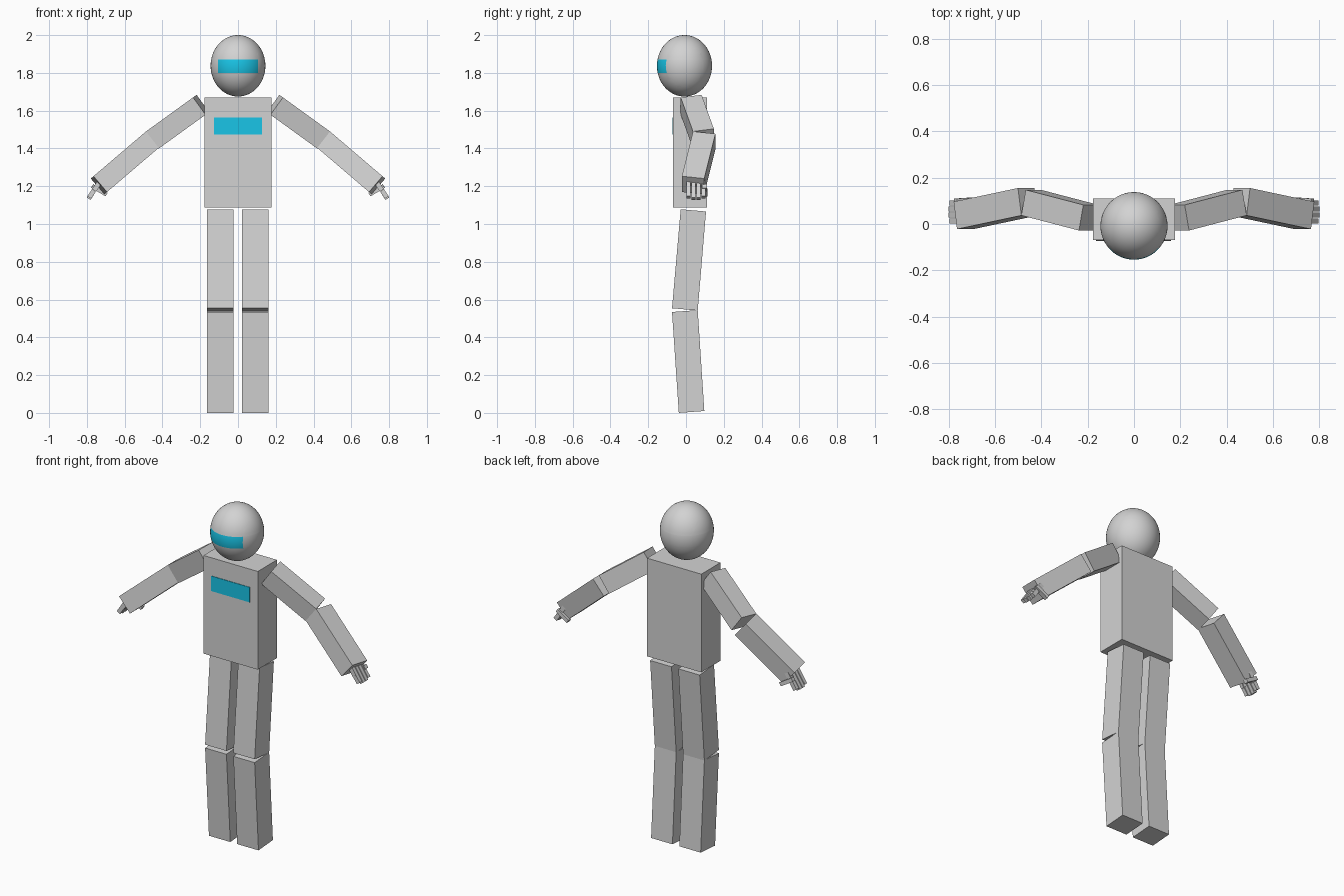
import bpy
import bmesh
from mathutils import Vector, Matrix

cube = bpy.data.objects.get("Cube")
if cube:
    bpy.data.objects.remove(cube, do_unlink=True)


def material(name, rgb):
    mat = bpy.data.materials.new(name)
    mat.use_nodes = True
    mat.diffuse_color = (*rgb, 1)
    mat.node_tree.nodes["Principled BSDF"].inputs["Base Color"].default_value = (*rgb, 1)
    return mat


GREY = material("light grey", (0.65, 0.65, 0.65))
BLUE = material("bright cyan", (0.01, 0.56, 0.8))


def make_object(name, bm, *mats):
    bmesh.ops.recalc_face_normals(bm, faces=bm.faces)
    mesh = bpy.data.meshes.new(name)
    bm.to_mesh(mesh)
    bm.free()
    for mat in mats:
        mesh.materials.append(mat)
    obj = bpy.data.objects.new(name, mesh)
    bpy.context.collection.objects.link(obj)
    return obj


def block(name, low, high, mat=GREY):
    """Upright box between two corners."""
    low, high = Vector(low), Vector(high)
    bm = bmesh.new()
    bmesh.ops.create_cube(bm, size=1)
    bmesh.ops.scale(bm, vec=high - low, verts=bm.verts)
    bmesh.ops.translate(bm, vec=(low + high) / 2, verts=bm.verts)
    return make_object(name, bm, mat)


def limb(name, start, end, width, thick, mirror=1):
    """Box whose upper front edge runs from start to end."""
    flip = Vector((mirror, 1, 1))
    start, end = Vector(start), Vector(end)
    along = (end - start).normalized()
    side = (Vector((0, 1, 0)) - along * along.y).normalized()
    up = along.cross(side)
    frame = Matrix((along, side, up)).transposed()
    size = Vector(((end - start).length, width, thick))
    bm = bmesh.new()
    bmesh.ops.create_cube(bm, size=1)
    for v in bm.verts:
        local = (v.co + Vector((0.5, 0.5, -0.5))) * size
        v.co = (start + frame @ local) * flip
    return make_object(name, bm, GREY)


def leg_part(name, x, profile):
    """Side profile swept across the width of a leg."""
    bm = bmesh.new()
    face = bm.faces.new([bm.verts.new((x - 0.07, y, z)) for y, z in profile])
    swept = bmesh.ops.extrude_face_region(bm, geom=[face])["geom"]
    bmesh.ops.translate(bm, vec=(0.14, 0, 0),
                        verts=[g for g in swept if isinstance(g, bmesh.types.BMVert)])
    return make_object(name, bm, GREY)


# Head with a visor band cut into its front
bm = bmesh.new()
bmesh.ops.create_uvsphere(bm, u_segments=48, v_segments=32, radius=1)
bmesh.ops.scale(bm, vec=(0.145, 0.146, 0.1625), verts=bm.verts)
bmesh.ops.translate(bm, vec=(0, -0.008, 1.8375), verts=bm.verts)
for point, normal in (((0.106, 0, 0), (1, 0, 0)), ((-0.106, 0, 0), (1, 0, 0)),
                      ((0, 0, 1.80), (0, 0, 1)), ((0, 0, 1.87), (0, 0, 1))):
    bmesh.ops.bisect_plane(bm, geom=bm.verts[:] + bm.edges[:] + bm.faces[:],
                           plane_co=point, plane_no=normal)
for f in bm.faces:
    c = f.calc_center_median()
    f.smooth = True
    f.material_index = int(abs(c.x) < 0.106 and 1.80 < c.z < 1.87 and c.y < -0.05)
make_object("head", bm, GREY, BLUE)

# Torso and chest panel
block("torso", (-0.178, -0.069, 1.088), (0.178, 0.111, 1.67))
block("chest_panel", (-0.127, -0.072, 1.474), (0.127, -0.068, 1.563), BLUE)

# Legs, slightly bent at the knee
for label, x in (("left", 0.091), ("right", -0.094)):
    leg_part(label + "_thigh", x, ((-0.028, 1.078), (0.106, 1.066), (0.062, 0.542), (-0.074, 0.554)))
    leg_part(label + "_shin", x, ((-0.074, 0.534), (0.062, 0.544), (0.097, 0.01), (-0.038, 0)))

# Arms and hands
elbow = (0.487, 0.037, 1.49)
for label, m in (("left", 1), ("right", -1)):
    limb(label + "_upper_arm", (0.238, -0.028, 1.67), elbow, 0.113, 0.113, m)
    limb(label + "_forearm", elbow, (0.765, -0.022, 1.253), 0.12, 0.11, m)
    limb(label + "_thumb", (0.765, 0.085, 1.21), (0.69, 0.09, 1.165), 0.025, -0.022, m)
    for i, reach in enumerate((0, 0.008, 0.008, 0)):
        y = 0.003 + i * 0.026
        knuckle = (0.772, y, 1.185)
        limb(f"{label}_finger_{i + 1}_base", (0.74, y, 1.235), knuckle, 0.021, 0.026, m)
        limb(f"{label}_finger_{i + 1}_tip", knuckle,
             (0.797 + reach / 2, y, 1.148 - reach), 0.021, 0.024, m)
